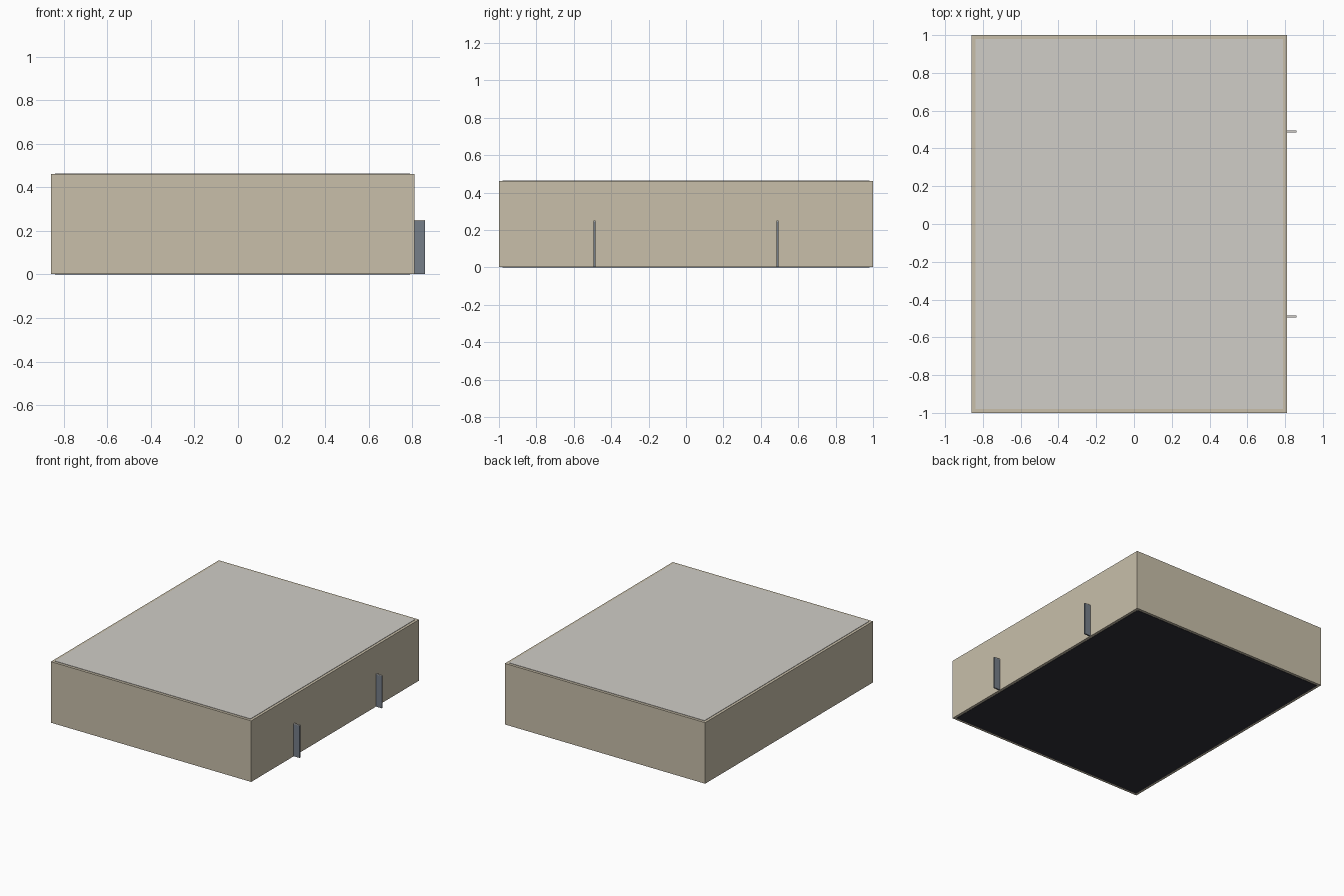
import bpy

if "Cube" in bpy.data.objects:
    bpy.data.objects.remove(bpy.data.objects["Cube"])


def material(name, color):
    m = bpy.data.materials.new(name)
    m.diffuse_color = (*color, 1)
    m.use_nodes = True
    m.node_tree.nodes["Principled BSDF"].inputs["Base Color"].default_value = m.diffuse_color
    return m


tan = material("tan", (0.58, 0.52, 0.40))
pale = material("pale_grey", (0.63, 0.61, 0.57))
dark = material("dark_grey", (0.03, 0.03, 0.04))
slate = material("slate", (0.18, 0.21, 0.25))


def box(name, lo, hi, mat):
    center = [(a + b) / 2 for a, b in zip(lo, hi)]
    bpy.ops.mesh.primitive_cube_add(size=1, location=center)
    ob = bpy.context.object
    ob.name = name
    ob.scale = [b - a for a, b in zip(lo, hi)]
    bpy.ops.object.transform_apply(location=False, rotation=False, scale=True)
    ob.data.materials.append(mat)
    return ob


X0, X1, Y = -0.86, 0.81, 1.0   # outer footprint
T = 0.02                       # wall thickness
Z0, Z1 = 0.002, 0.462          # wall bottom and top

# Four walls
box("left_wall", (X0, -Y, Z0), (X0 + T, Y, Z1), tan)
box("right_wall", (X1 - T, -Y, Z0), (X1, Y, Z1), tan)
box("front_wall", (X0 + T, -Y, Z0), (X1 - T, -Y + T, Z1), tan)
box("back_wall", (X0 + T, Y - T, Z0), (X1 - T, Y, Z1), tan)

# Roof and floor panels sit inside the walls, a hair proud of them
box("roof_panel", (X0 + T, -Y + T, 0.44), (X1 - T, Y - T, 0.465), pale)
box("floor_panel", (X0 + T, -Y + T, 0.0), (X1 - T, Y - T, 0.02), dark)

# Two upright fins on the right wall
for label, y in (("front", -0.49), ("back", 0.49)):
    box(label + "_fin", (X1, y - 0.005, 0.003), (0.86, y + 0.005, 0.245), slate)
    box(label + "_fin_cap", (X1, y - 0.005, 0.245), (0.86, y + 0.005, 0.25), pale)
